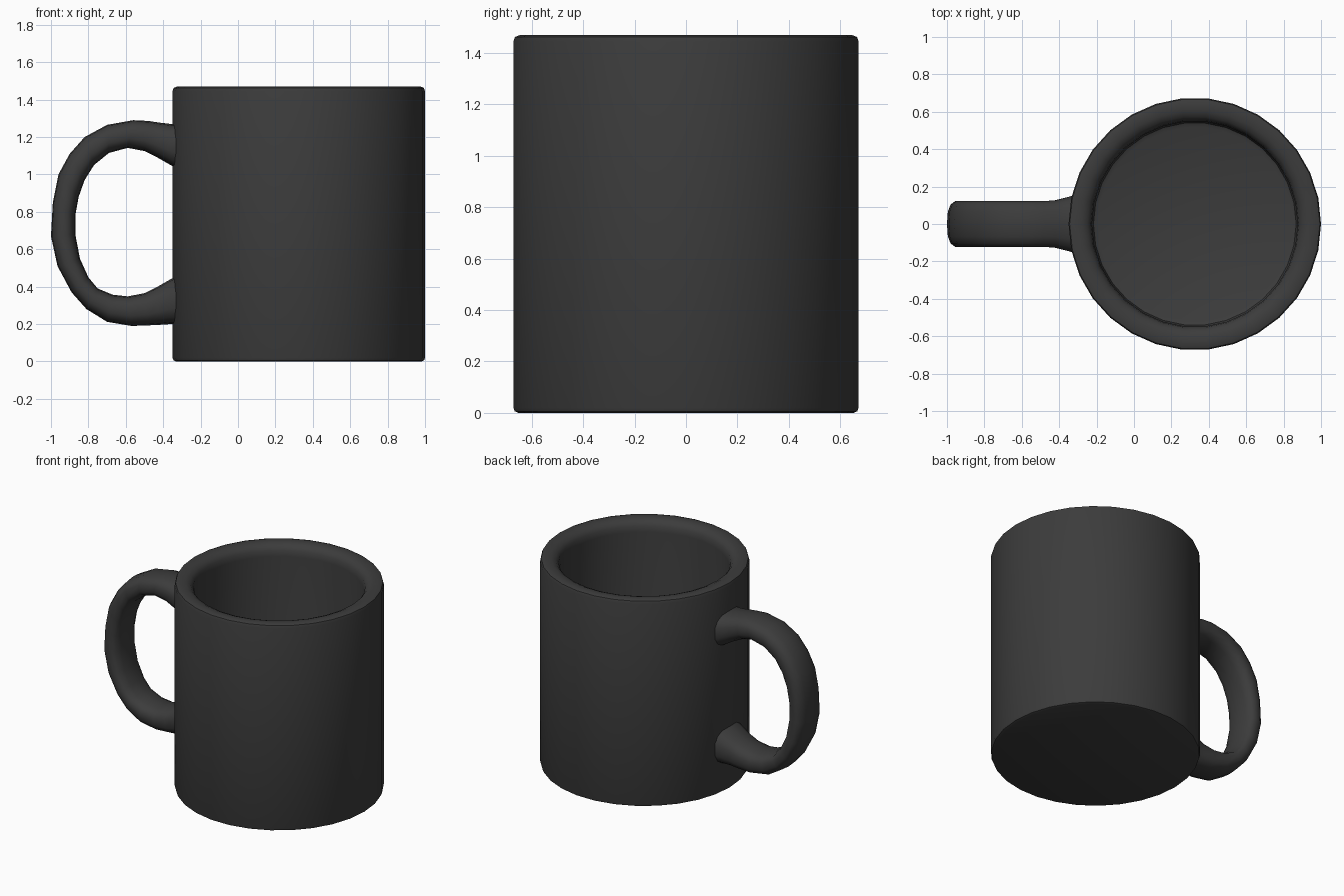
import bpy, bmesh
from math import cos, sin, pi, copysign

CX, SIDES = 0.325, 30

mat = bpy.data.materials.new("dark_glaze")
mat.diffuse_color = (0.045, 0.045, 0.045, 1)


def loft(name, rings, caps):
    """Skin a list of closed rings of points into one smooth object."""
    bm = bmesh.new()
    loops = [[bm.verts.new(p) for p in ring] for ring in rings]
    n = len(loops[0])
    for a, b in zip(loops, loops[1:]):
        for i in range(n):
            j = (i + 1) % n
            bm.faces.new((a[i], a[j], b[j], b[i]))
    if caps:
        bm.faces.new(loops[0][::-1])
        bm.faces.new(loops[-1])
    bmesh.ops.recalc_face_normals(bm, faces=bm.faces)
    me = bpy.data.meshes.new(name)
    bm.to_mesh(me)
    bm.free()
    ob = bpy.data.objects.new(name, me)
    bpy.context.collection.objects.link(ob)
    me.materials.append(mat)
    bpy.ops.object.select_all(action='DESELECT')
    ob.select_set(True)
    bpy.context.view_layer.objects.active = ob
    bpy.ops.object.shade_smooth_by_angle(angle=pi / 4)
    return ob


# Cup: one profile from underside, up the outside, over the rim, down to the floor
profile = [(0.655, 0.0), (0.67, 0.006), (0.675, 0.02), (0.675, 1.445),
           (0.669, 1.463), (0.65, 1.47), (0.605, 1.468), (0.575, 1.455),
           (0.556, 1.43), (0.55, 1.39), (0.55, 0.15), (0.542, 0.12), (0.52, 0.11)]
loft("cup", [[(CX + r * cos(2 * pi * i / SIDES), r * sin(2 * pi * i / SIDES), z)
              for i in range(SIDES)] for r, z in profile], True)

# Handle: outer x, z, inner x, z, half width at each station
stations = [
    (-0.29, 1.27, -0.29, 1.01, 0.165), (-0.36, 1.27, -0.36, 1.05, 0.145),
    (-0.42, 1.277, -0.43, 1.09, 0.128), (-0.48, 1.286, -0.50, 1.125, 0.125),
    (-0.56, 1.29, -0.59, 1.142, 0.125), (-0.70, 1.265, -0.69, 1.115, 0.125),
    (-0.82, 1.20, -0.77, 1.05, 0.125), (-0.90, 1.11, -0.82, 0.97, 0.125),
    (-0.96, 1.00, -0.852, 0.88, 0.125), (-0.99, 0.85, -0.87, 0.78, 0.125),
    (-1.00, 0.67, -0.87, 0.68, 0.125), (-0.965, 0.51, -0.845, 0.55, 0.125),
    (-0.89, 0.37, -0.80, 0.45, 0.125), (-0.81, 0.28, -0.75, 0.39, 0.125),
    (-0.70, 0.212, -0.67, 0.357, 0.125), (-0.57, 0.19, -0.59, 0.348, 0.125),
    (-0.48, 0.193, -0.50, 0.365, 0.125), (-0.42, 0.196, -0.43, 0.40, 0.128),
    (-0.36, 0.20, -0.36, 0.44, 0.145), (-0.29, 0.20, -0.29, 0.47, 0.165)]


def soft(v):
    return copysign(abs(v) ** 0.75, v)


def section(ox, oz, ix, iz, w, n=14):
    pts = []
    for k in range(n):
        a = 2 * pi * (k + 0.5) / n
        t = soft(sin(a)) / soft(sin(2 * pi * 3.5 / n))
        pts.append(((ox + ix) / 2 + (ox - ix) / 2 * t, w * soft(cos(a)),
                    (oz + iz) / 2 + (oz - iz) / 2 * t))
    return pts


loft("handle", [section(*s) for s in stations], True)
